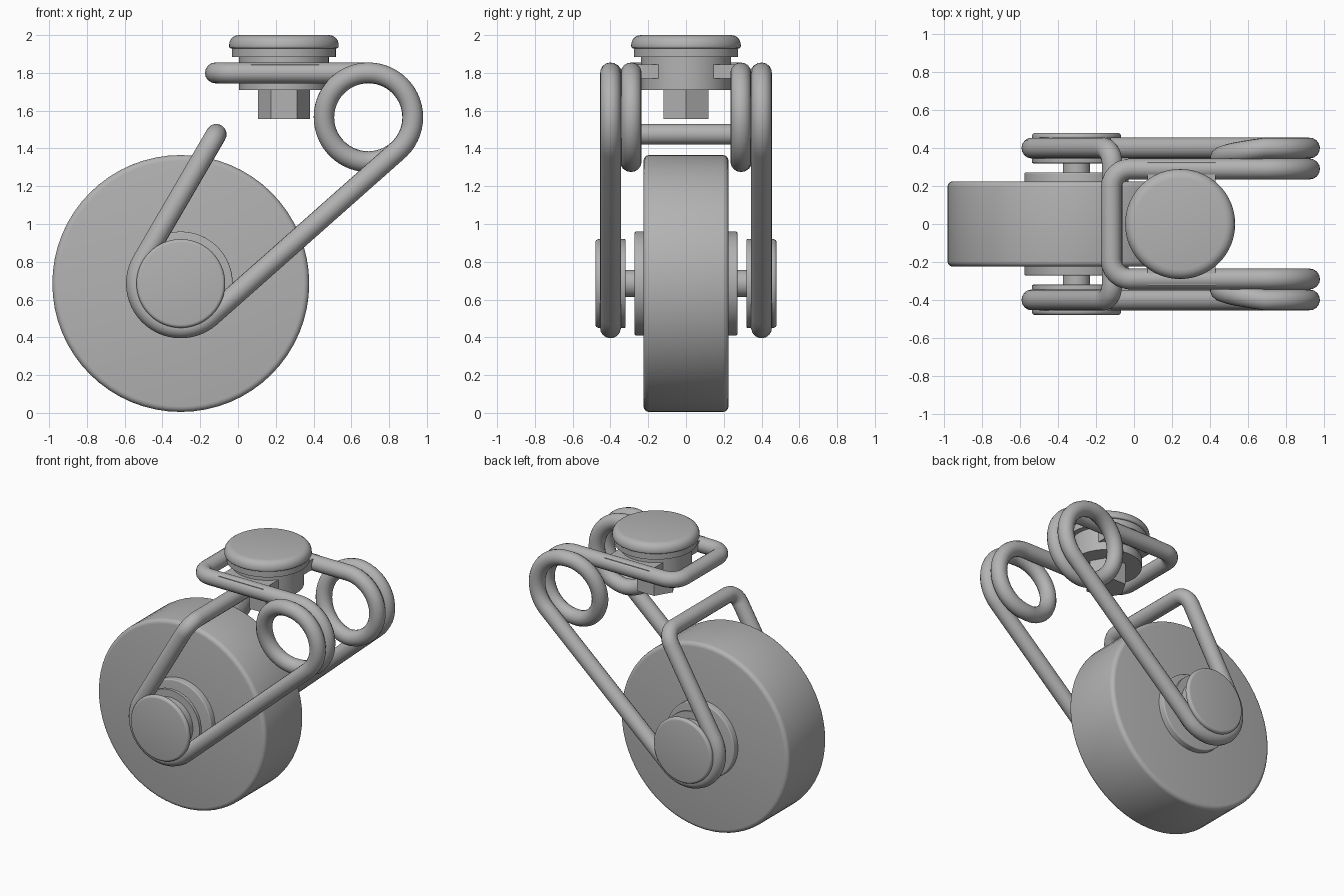
import bpy
import bmesh
import math
from mathutils import Vector, Matrix

cube = bpy.data.objects.get("Cube")
if cube:
    bpy.data.objects.remove(cube, do_unlink=True)

colour = (0.45, 0.45, 0.45, 1)
grey = bpy.data.materials.new("plain_grey")
grey.use_nodes = True
grey.diffuse_color = colour
grey.node_tree.nodes["Principled BSDF"].inputs["Base Color"].default_value = colour


def fillet(a, p, b, radius, steps=6):
    """Arc of points that rounds corner p between a and b."""
    a, p, b = Vector(a), Vector(p), Vector(b)
    u, v = (a - p).normalized(), (b - p).normalized()
    half = u.angle(v) / 2
    centre = p + (u + v).normalized() * radius / math.sin(half)
    s = (p + u * radius / math.tan(half) - centre).normalized()
    e = (p + v * radius / math.tan(half) - centre).normalized()
    return [centre + s.slerp(e, i / steps).normalized() * radius for i in range(steps + 1)]


def finish(obj, angle=35):
    obj.data.materials.append(grey)
    bpy.ops.object.select_all(action='DESELECT')
    obj.select_set(True)
    bpy.context.view_layer.objects.active = obj
    bpy.ops.object.shade_smooth_by_angle(angle=math.radians(angle))
    return obj


def lathe(name, corners, centre, axis='Z', sides=64):
    """Turn (radius, height, rounding) corners; both ends lie on the axis."""
    pts = []
    for i, (r, h, bevel) in enumerate(corners):
        here = Vector((r, 0, h))
        if bevel:
            before, after = corners[i - 1], corners[i + 1]
            pts += fillet((before[0], 0, before[1]), here, (after[0], 0, after[1]), bevel, 4)
        else:
            pts.append(here)
    bm = bmesh.new()
    verts = [bm.verts.new(p) for p in pts]
    edges = [bm.edges.new(pair) for pair in zip(verts, verts[1:])]
    bmesh.ops.spin(bm, geom=verts + edges, axis=(0, 0, 1), cent=(0, 0, 0),
                   angle=math.tau, steps=sides, use_duplicate=False)
    bmesh.ops.remove_doubles(bm, verts=bm.verts, dist=0.0001)
    bmesh.ops.recalc_face_normals(bm, faces=bm.faces)
    if axis == 'Y':
        bm.transform(Matrix.Rotation(-math.pi / 2, 4, 'X'))
    mesh = bpy.data.meshes.new(name)
    bm.to_mesh(mesh)
    bm.free()
    obj = bpy.data.objects.new(name, mesh)
    obj.location = centre
    bpy.context.collection.objects.link(obj)
    return finish(obj)


def drum(name, radius, low, high, bevel, centre, axis='Z', sides=64):
    return lathe(name, [(0, low, 0), (radius, low, bevel), (radius, high, bevel), (0, high, 0)],
                 centre, axis, sides)


# Wheel, hub and axle
hub = Vector((-0.303, 0, 0.685))
drum("wheel", 0.68, -0.225, 0.225, 0.03, hub, 'Y')
drum("hub_disc", 0.275, -0.272, 0.272, 0.008, hub, 'Y')
drum("axle", 0.072, -0.4, 0.4, 0, hub, 'Y', 32)

# Grooved spools that hold the wire
for side, label in ((1, "left"), (-1, "right")):
    spool = [(0, 0.32, 0), (0.235, 0.32, 0.006), (0.235, 0.348, 0), (0.182, 0.348, 0),
             (0.182, 0.452, 0), (0.235, 0.452, 0), (0.235, 0.48, 0.018), (0, 0.48, 0)]
    lathe(label + "_spool", [(r, side * h, b) for r, h, b in spool], hub, 'Y')

# Stem with cap, collar, body and nut
stem = Vector((0.243, 0, 0))
lathe("stem_cap", [(0, 1.93, 0), (0.29, 1.93, 0.01), (0.29, 2, 0.05), (0, 2, 0)], stem)
drum("stem_collar", 0.275, 1.885, 1.935, 0, stem)
drum("stem_body", 0.238, 1.71, 1.89, 0, stem)
drum("hex_nut", 0.137, 1.555, 1.72, 0, stem, sides=6)

# Cross block joining the stem to the wire
bpy.ops.mesh.primitive_cube_add(size=1, location=(0.25, 0, 1.808))
block = bpy.context.object
block.name = "cross_block"
block.scale = (0.36, 0.65, 0.075)
finish(block)

# Bent spring wire: one half traced, then mirrored into a closed loop
inner, outer, bend = 0.29, 0.40, 0.235
coil = Vector((0.69, 0, 1.565))
top_z = coil.z + bend
bar = Vector((-0.115, 0, 1.475))


def arc(centre, start, end, y0, y1, steps):
    out = []
    for i in range(steps + 1):
        t = i / steps
        a = math.radians(start + (end - start) * t)
        out.append(Vector((centre.x + bend * math.cos(a), y0 + (y1 - y0) * t,
                           centre.z + bend * math.sin(a))))
    return out


run = coil - hub
leg_angle = math.degrees(math.atan2(run.z, run.x)) - 90
reach = bar - hub
lift = math.degrees(math.atan2(reach.z, reach.x) + math.acos(bend / reach.length)) - 360

half = [Vector((-0.12, 0, top_z))]
half += fillet(half[0], (-0.12, inner, top_z), (coil.x, inner, top_z), 0.1)
half += arc(coil, 90, -90, inner, inner, 28)
half += arc(coil, -90, -270, inner, outer, 28)[1:]
half += arc(coil, -270, leg_angle - 360, outer, outer, 22)[1:]
half += arc(hub, leg_angle, lift, outer, outer, 26)
half += fillet(half[-1], (bar.x, outer, bar.z), bar, 0.09)
half.append(bar)
loop = half + [Vector((p.x, -p.y, p.z)) for p in reversed(half[1:-1])]

curve = bpy.data.curves.new("spring_wire", 'CURVE')
curve.dimensions = '3D'
curve.bevel_depth = 0.055
curve.bevel_resolution = 6
spline = curve.splines.new('POLY')
spline.points.add(len(loop) - 1)
for point, p in zip(spline.points, loop):
    point.co = (*p, 1)
spline.use_cyclic_u = True
wire = bpy.data.objects.new("spring_wire", curve)
bpy.context.collection.objects.link(wire)
bpy.ops.object.select_all(action='DESELECT')
wire.select_set(True)
bpy.context.view_layer.objects.active = wire
bpy.ops.object.convert(target='MESH')
finish(bpy.context.object, 60)
